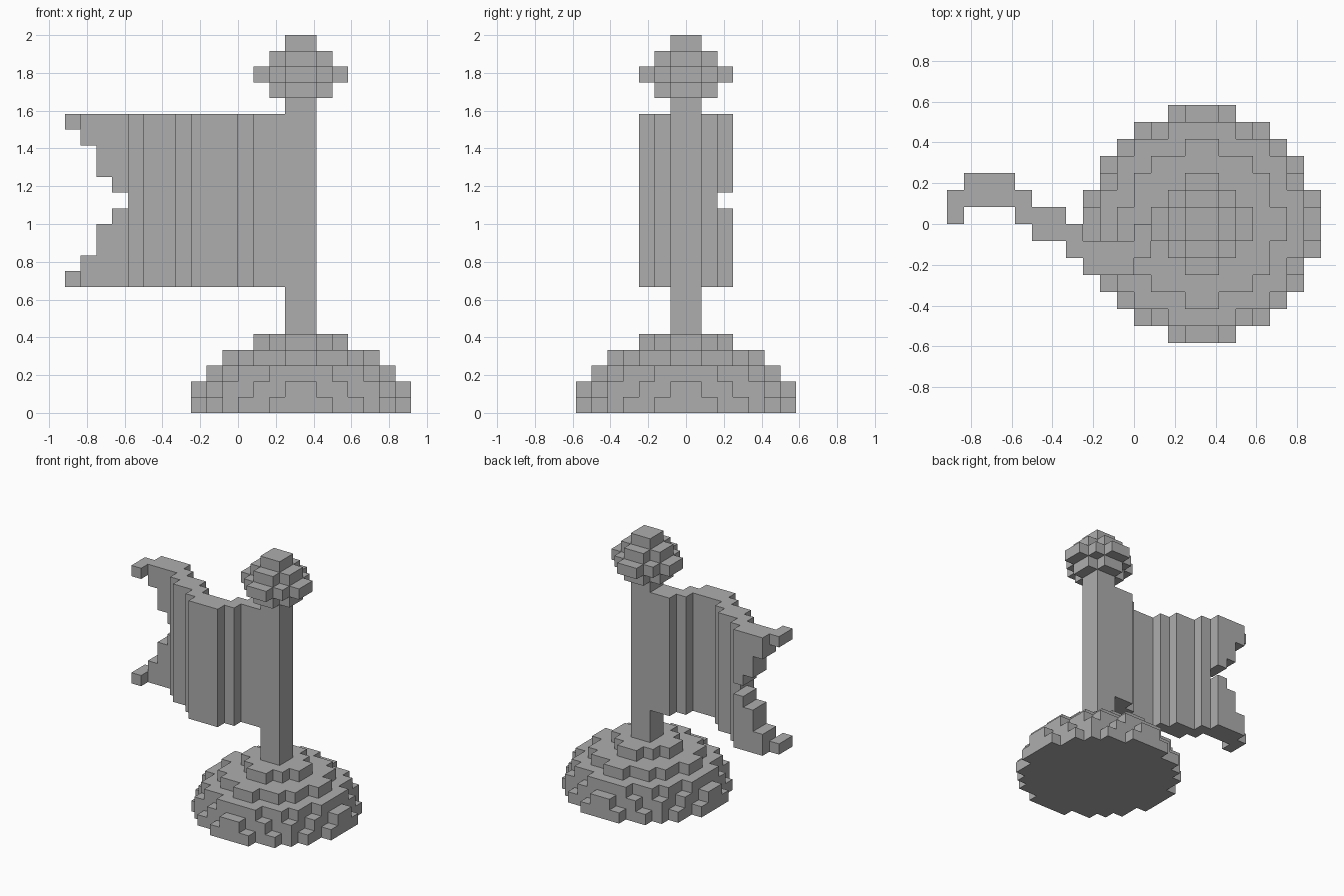
import bpy
import bmesh
from mathutils import Vector

UNIT = 1 / 12      # edge length of one block
CENTRE = 4         # block column of the pole axis

if "Cube" in bpy.data.objects:
    bpy.data.objects.remove(bpy.data.objects["Cube"], do_unlink=True)

grey = bpy.data.materials.new("stone grey")
grey.use_nodes = True
GREY = (0.42, 0.42, 0.42, 1)
grey.diffuse_color = GREY
grey.node_tree.nodes["Principled BSDF"].inputs["Base Color"].default_value = GREY


def block(x0, x1, y0, y1, z0, z1):
    """Set of unit cells filling a box."""
    return {(x, y, z) for x in range(x0, x1)
            for y in range(y0, y1) for z in range(z0, z1)}


def layer(half_widths, z):
    """Round slab, mirrored front to back from the half-width of each row."""
    cells = set()
    for row, half in enumerate(half_widths):
        for y in (row, -row - 1):
            cells |= block(CENTRE - half, CENTRE + half, y, y + 1, z, z + 1)
    return cells


def stack(layers, z):
    return set().union(*(layer(rows, z + i) for i, rows in enumerate(layers)))


# Stepped dome foot, from the ground up
base = stack([(7, 7, 6, 6, 5, 4, 2),
              (7, 6, 6, 5, 5, 3, 1),
              (6, 6, 5, 5, 4, 2),
              (5, 4, 4, 3, 1),
              (3, 2, 1)], 0)

# Square pole
pole = block(3, 5, -1, 1, 5, 20)

# Faceted knob on the pole
finial = stack([(2, 1), (3, 2, 1), (2, 1), (1,)], 20)

# Waving flag: (start, end, back offset) of each fold, two blocks thick
flag = set()
for x0, x1, y in [(-11, -10, 0), (-10, -7, 1), (-7, -6, 0), (-6, -4, -1),
                  (-4, -3, -2), (-3, 0, -3), (0, 1, -2), (1, 3, -1)]:
    flag |= block(x0, x1, y, y + 2, 8, 19)

# Swallowtail notch in the free end
for x, low, high in [(-11, 9, 18), (-10, 10, 17), (-9, 12, 15), (-8, 13, 14)]:
    flag -= block(x, x + 1, -4, 4, low, high)

parts = {"base": base, "pole": pole, "finial": finial, "flag": flag}
solid = set().union(*parts.values())


def build(name, cells):
    """Mesh only the outer faces of the cells, merged into flat panels."""
    bm = bmesh.new()
    for cell in sorted(cells):
        for axis in range(3):
            for side in (-1, 1):
                near = list(cell)
                near[axis] += side
                if tuple(near) in solid:
                    continue
                normal, u = Vector(), Vector()
                normal[axis] = side
                u[(axis + 1) % 3] = 1
                v = normal.cross(u)
                mid = Vector(cell) + Vector((0.5, 0.5, 0.5)) + normal / 2
                corners = [mid + (u * a + v * b) / 2
                           for a, b in ((-1, -1), (1, -1), (1, 1), (-1, 1))]
                bm.faces.new([bm.verts.new(c * UNIT) for c in corners])
    bmesh.ops.remove_doubles(bm, verts=bm.verts, dist=UNIT / 100)
    bmesh.ops.dissolve_limit(bm, angle_limit=0.02, verts=bm.verts, edges=bm.edges)
    mesh = bpy.data.meshes.new(name)
    bm.to_mesh(mesh)
    bm.free()
    mesh.materials.append(grey)
    bpy.context.collection.objects.link(bpy.data.objects.new(name, mesh))


for part_name, part_cells in parts.items():
    build(part_name, part_cells)
